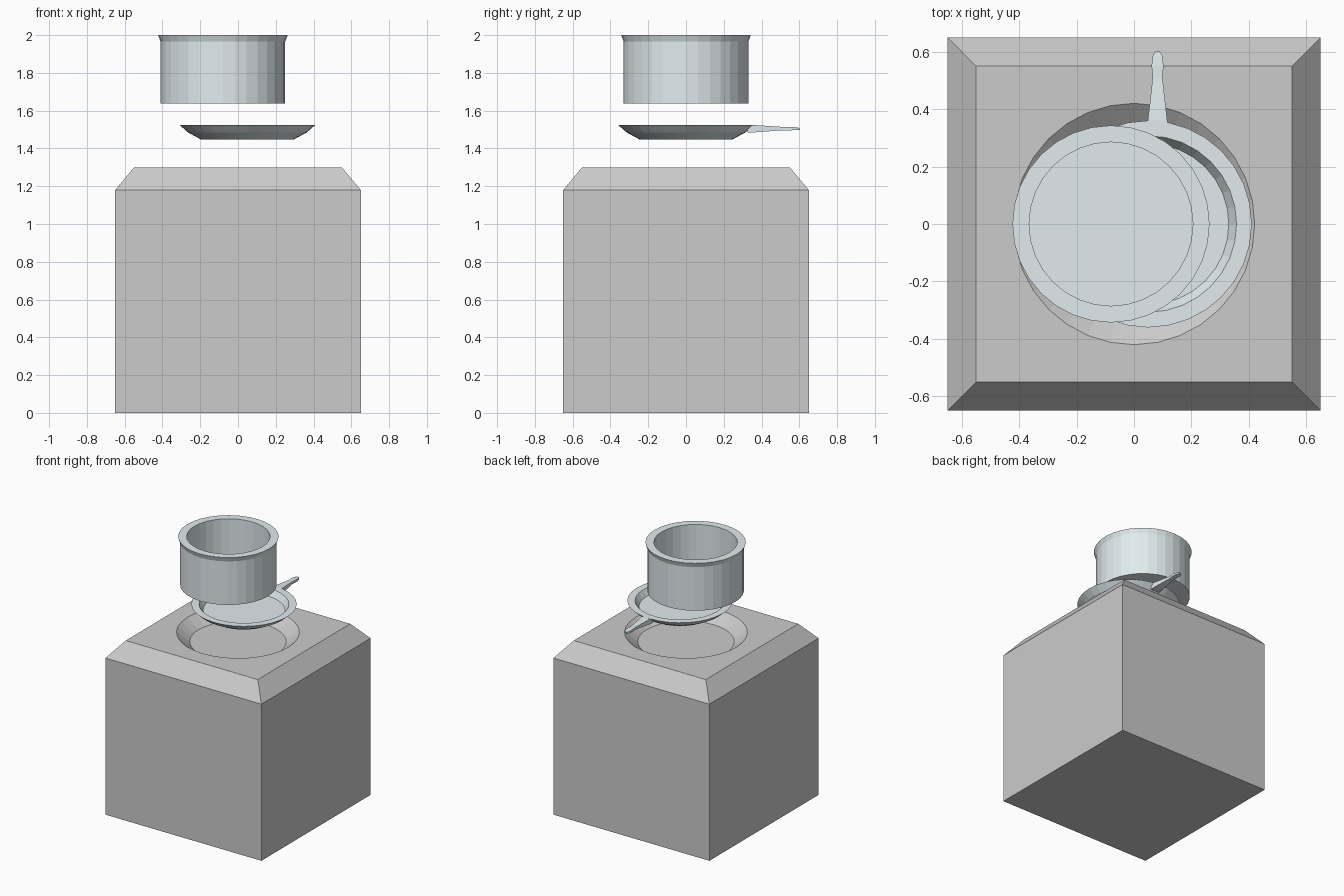
import bpy, bmesh, math

if "Cube" in bpy.data.objects:
    bpy.data.objects.remove(bpy.data.objects["Cube"])

SEG = 32
metal = bpy.data.materials.new("pale_metal")
metal.diffuse_color = (0.75, 0.83, 0.86, 1)
metal.use_nodes = True
metal.node_tree.nodes["Principled BSDF"].inputs["Base Color"].default_value = metal.diffuse_color


def finish(name, bm, mat=None):
    bmesh.ops.recalc_face_normals(bm, faces=bm.faces)
    me = bpy.data.meshes.new(name)
    bm.to_mesh(me)
    bm.free()
    ob = bpy.data.objects.new(name, me)
    bpy.context.collection.objects.link(ob)
    if mat:
        me.materials.append(mat)
    return ob


def loft(name, rings, mat=None):
    """Skin matching rings of points and cap both ends."""
    bm = bmesh.new()
    loops = [[bm.verts.new(p) for p in r] for r in rings]
    n = len(loops[0])
    for a, b in zip(loops, loops[1:]):
        for i in range(n):
            j = (i + 1) % n
            bm.faces.new((a[i], a[j], b[j], b[i]))
    bm.faces.new(loops[0])
    bm.faces.new(loops[-1])
    return finish(name, bm, mat)


def turned(name, profile, x=0.0, mat=None):
    """Round part from (radius, z) profile."""
    angles = [math.tau * i / SEG for i in range(SEG)]
    return loft(name, [[(x + r * math.cos(a), r * math.sin(a), z) for a in angles]
                       for r, z in profile], mat)


def square(h, z):
    return [(-h, -h, z), (h, -h, z), (h, h, z), (-h, h, z)]


# Block with chamfered top
block = loft("block", [square(0.65, 0), square(0.65, 1.18), square(0.55, 1.30)])

# Shallow round recess in the top
cutter = turned("recess_cutter", [(0.33, 1.23), (0.51, 1.37)])
cutter.hide_render = True
mod = block.modifiers.new("recess", 'BOOLEAN')
mod.operation = 'DIFFERENCE'
mod.solver = 'EXACT'
mod.object = cutter
bpy.context.view_layer.objects.active = block
bpy.ops.object.modifier_apply(modifier=mod.name)
bpy.data.objects.remove(cutter)

# Shallow pan
turned("pan", [(0.245, 1.447), (0.315, 1.485), (0.36, 1.525),
               (0.307, 1.525), (0.28, 1.48)], 0.05, metal)

# Pan handle: (y, half width, bottom z, top z)
sections = [(0.325, 0.036, 1.483, 1.524), (0.36, 0.034, 1.485, 1.524),
            (0.51, 0.017, 1.496, 1.514), (0.55, 0.021, 1.496, 1.514),
            (0.585, 0.017, 1.497, 1.511), (0.60, 0.008, 1.499, 1.509)]
loft("pan_handle", [[(0.082 - w, y, b), (0.082 + w, y, b),
                     (0.082 + w, y, t), (0.082 - w, y, t)]
                    for y, w, b, t in sections], metal)

# Deep pot with flared rim
turned("pot", [(0.33, 1.637), (0.33, 1.965), (0.343, 2.0),
               (0.285, 2.0), (0.285, 1.69)], -0.08, metal)
